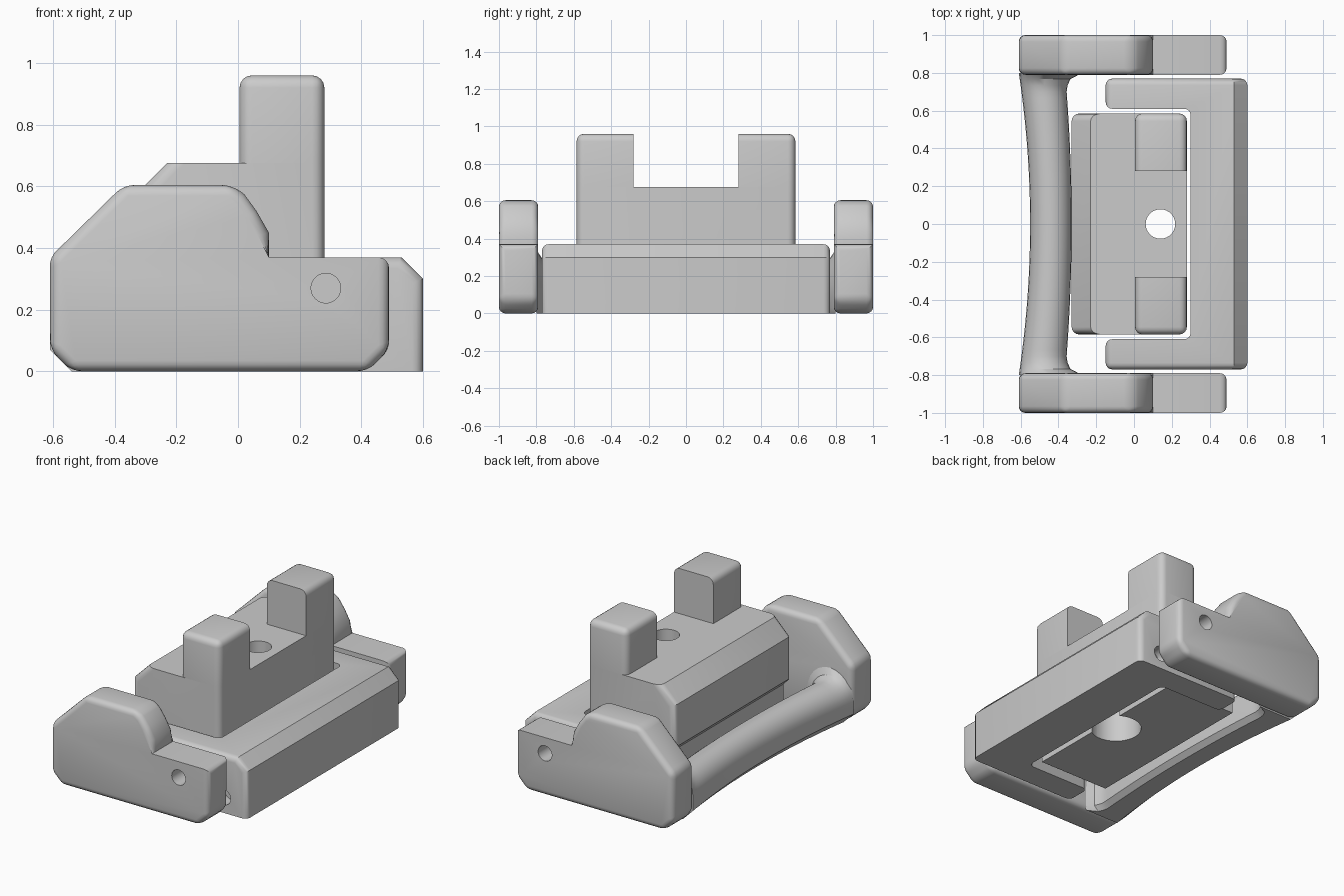
import bpy, bmesh, math
from mathutils import Vector, Matrix

cube = bpy.data.objects.get("Cube")
if cube:
    bpy.data.objects.remove(cube, do_unlink=True)

GREY = (0.6, 0.6, 0.6, 1)
mat = bpy.data.materials.new("plain_grey")
mat.use_nodes = True
mat.diffuse_color = GREY
mat.node_tree.nodes["Principled BSDF"].inputs["Base Color"].default_value = GREY


def make(name, bm):
    bmesh.ops.recalc_face_normals(bm, faces=bm.faces[:])
    mesh = bpy.data.meshes.new(name)
    bm.to_mesh(mesh)
    bm.free()
    mesh.materials.append(mat)
    ob = bpy.data.objects.new(name, mesh)
    bpy.context.collection.objects.link(ob)
    return ob


def prism(points, axis, lo, hi):
    """Extrude a flat outline along y or z."""
    bm = bmesh.new()
    place = (lambda p, t: (p[0], t, p[1])) if axis == "y" else (lambda p, t: (p[0], p[1], t))
    face = bm.faces.new([bm.verts.new(place(p, lo)) for p in points])
    moved = bmesh.ops.extrude_face_region(bm, geom=[face])["geom"]
    step = Vector((0, hi - lo, 0)) if axis == "y" else Vector((0, 0, hi - lo))
    bmesh.ops.translate(bm, verts=[v for v in moved if isinstance(v, bmesh.types.BMVert)], vec=step)
    return bm


def weigh(bm, rule):
    """Mark the edges to be rounded."""
    layer = bm.edges.layers.float.new("bevel_weight_edge")
    for e in bm.edges:
        a, b = (v.co for v in e.verts)
        e[layer] = 1.0 if rule(a, b, (a + b) / 2, b - a) else 0.0


def apply(ob, mod):
    bpy.context.view_layer.objects.active = ob
    bpy.ops.object.modifier_apply(modifier=mod.name)


def rounded(ob, width):
    mod = ob.modifiers.new("round", "BEVEL")
    mod.limit_method, mod.width, mod.segments = "WEIGHT", width, 4
    apply(ob, mod)


def drill(ob, radius, depth, centre, axis):
    bm = bmesh.new()
    turn = Matrix.Rotation(math.pi / 2, 4, "X") if axis == "y" else Matrix()
    bmesh.ops.create_cone(bm, cap_ends=True, segments=40, radius1=radius, radius2=radius,
                          depth=depth, matrix=Matrix.Translation(centre) @ turn)
    cutter = make("cutter", bm)
    cutter.hide_render = True
    mod = ob.modifiers.new("hole", "BOOLEAN")
    mod.operation, mod.object, mod.solver = "DIFFERENCE", cutter, "EXACT"
    apply(ob, mod)
    bpy.data.objects.remove(cutter, do_unlink=True)


def smooth(ob):
    bpy.ops.object.select_all(action="DESELECT")
    ob.select_set(True)
    bpy.context.view_layer.objects.active = ob
    bpy.ops.object.shade_smooth_by_angle(angle=math.radians(32))


def near(a, b):
    return abs(a - b) < 0.003


# Side plates of the handle, with a sharp step behind the hump
plate = [(-.61, .07), (-.54, 0), (.42, 0), (.49, .07), (.49, .37), (.10, .37), (.10, .45),
         (.06, .52), (.02, .575), (-.02, .605), (-.37, .605), (-.61, .37)]
for side, name in ((1, "left_side_plate"), (-1, "right_side_plate")):
    lo, hi = sorted((side * .79, side))
    bm = prism(plate, "y", lo, hi)

    def plate_rule(a, b, m, d):
        ledge = near(a.z, .37) and near(b.z, .37) and a.x > 0 and b.x > 0
        curve_line = abs(d.y) > .1 and 0 < m.x < .08 and m.z > .5
        step = abs(d.y) > .1 and near(m.x, .10)
        return not curve_line and not step and (not ledge or (m.x > .48))

    weigh(bm, plate_rule)
    ob = make(name, bm)
    rounded(ob, .035)
    drill(ob, .048, .4, (.285, side * .9, .27), "y")
    smooth(ob)

# Bowed grip bar, flaring where it meets the plates
bm = bmesh.new()
rings = []
steps = 48
for i in range(steps + 1):
    y = -.8 + 1.6 * i / steps
    s = (y / .8) ** 2
    t = max(0, abs(y) - .69) / .11
    flare = 1 - math.sqrt(max(0, 1 - t * t))
    left, right, top = -.55 - .06 * s, -.33 - .035 * s + .09 * flare, .27 + .07 * flare
    mid, half = (left + right) / 2, (right - left) / 2
    outline = [(left, .07), (left + .07, 0), (right - .03, 0), (right, .03)]
    for k in range(13):
        a = math.pi * k / 12
        outline.append((mid + half * math.cos(a), .15 + (top - .15) * math.sin(a)))
    rings.append([bm.verts.new((x, y, z)) for x, z in outline])
for r, q in zip(rings, rings[1:]):
    for k in range(len(r)):
        n = (k + 1) % len(r)
        bm.faces.new((r[k], r[n], q[n], q[k]))
bm.faces.new(rings[0])
bm.faces.new(rings[-1])
smooth(make("grip_bar", bm))

# U-shaped base with a chamfered front lip
u_shape = [(.60, -.77), (.60, .77), (-.15, .77), (-.15, .61), (.30, .61),
           (.30, -.61), (-.15, -.61), (-.15, -.77)]
bm = prism(u_shape, "z", 0, .37)
lip = [e for e in bm.edges if all(near(v.co.x, .60) and near(v.co.z, .37) for v in e.verts)]
bmesh.ops.bevel(bm, geom=lip, offset=.07, segments=1, affect="EDGES")


def base_rule(a, b, m, d):
    if max(a.z, b.z) < .01:
        return False
    upright = abs(d.z) > .02
    outer_top = m.z > .36 and (near(abs(m.y), .77) or near(m.x, -.15))
    return upright or outer_top


weigh(bm, base_rule)
base = make("u_base", bm)
rounded(base, .035)
for side in (-1, 1):
    drill(base, .048, .12, (.285, side * .75, .27), "y")
    drill(base, .048, .12, (.44, side * .75, .10), "y")
smooth(base)

# Central block with a sloped back edge and a narrower foot
block = [(-.33, .575), (-.23, .675), (.28, .675), (.28, .20), (.22, .14), (.22, .04),
         (-.27, .04), (-.27, .25), (-.33, .31)]
bm = prism(block, "y", -.585, .585)
weigh(bm, lambda a, b, m, d: abs(d.y) < .01 and abs(d.z) > .08 and m.z > .2)
body = make("centre_block", bm)
rounded(body, .04)
drill(body, .078, 1.6, (.14, 0, .4), "z")
drill(body, .15, .5, (.14, 0, 0), "z")
smooth(body)

# Two posts, sharp on their facing sides
for side, name in ((1, "left_post"), (-1, "right_post")):
    lo, hi = sorted((side * .28, side * .585))
    bm = prism([(.005, .675), (.28, .675), (.28, .96), (.005, .96)], "y", lo, hi)
    weigh(bm, lambda a, b, m, d: m.z > .7 and not near(abs(m.y), .28))
    ob = make(name, bm)
    rounded(ob, .04)
    smooth(ob)
